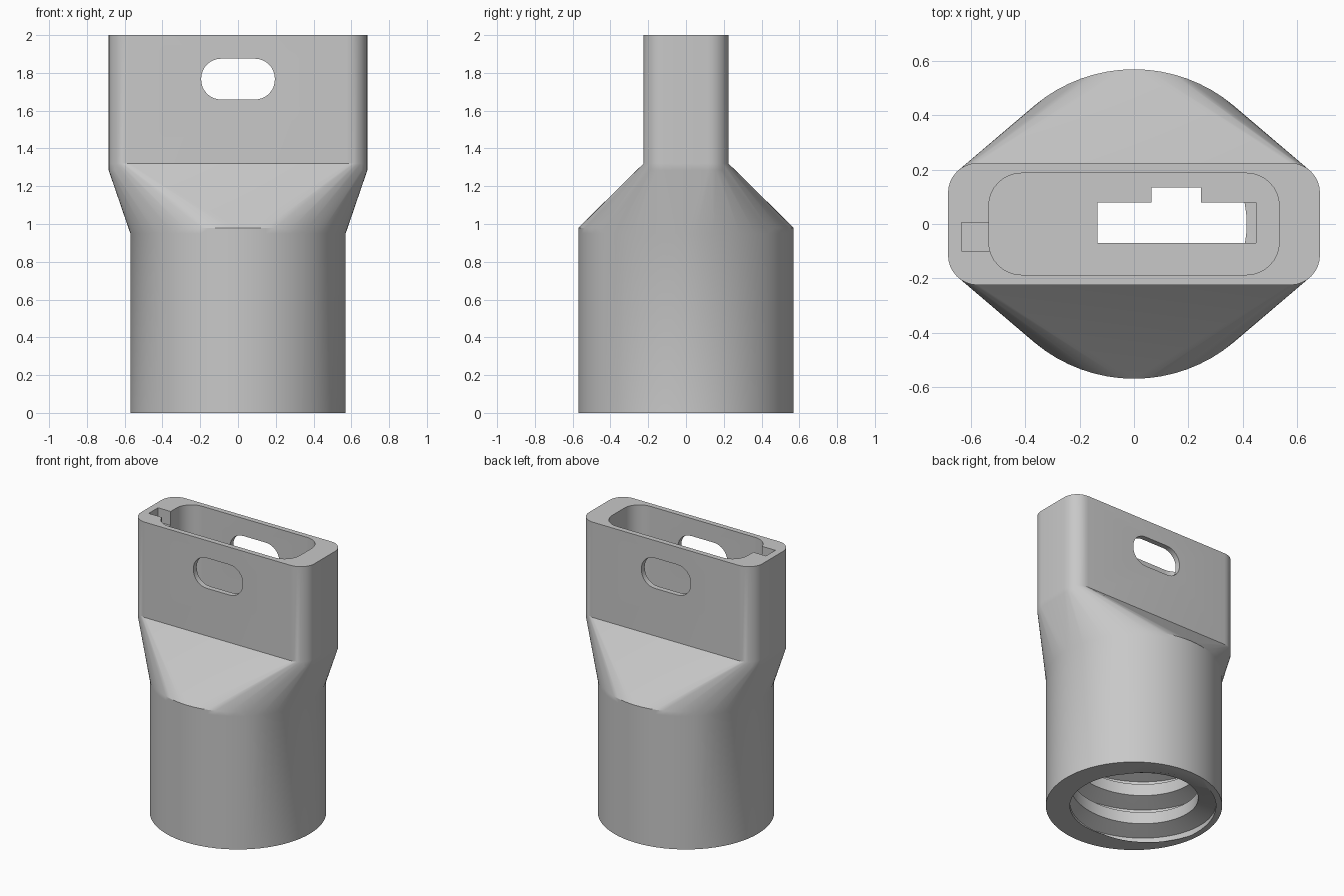
import bpy, bmesh, math

cube = bpy.data.objects.get("Cube")
if cube:
    bpy.data.objects.remove(cube)

grey = bpy.data.materials.new("plain_grey")
grey.use_nodes = True
grey.diffuse_color = (0.58, 0.58, 0.58, 1)
grey.node_tree.nodes["Principled BSDF"].inputs["Base Color"].default_value = (0.58, 0.58, 0.58, 1)


def circle(r, n=72):
    return [(r * math.cos(2 * math.pi * i / n), r * math.sin(2 * math.pi * i / n)) for i in range(n)]


def rounded_rect(hx, hy, r, steps=8):
    pts = []
    for q, (sx, sy) in enumerate([(1, 1), (-1, 1), (-1, -1), (1, -1)]):
        for s in range(steps + 1):
            a = (q + s / steps) * math.pi / 2
            pts.append((sx * (hx - r) + r * math.cos(a), sy * (hy - r) + r * math.sin(a)))
    return pts


def finish(bm, name):
    bmesh.ops.recalc_face_normals(bm, faces=bm.faces)
    mesh = bpy.data.meshes.new(name)
    bm.to_mesh(mesh)
    bm.free()
    mesh.materials.append(grey)
    ob = bpy.data.objects.new(name, mesh)
    bpy.context.collection.objects.link(ob)
    return ob


def prism(name, pts, lo, hi, axis="z"):
    bm = bmesh.new()
    place = (lambda u, v, w: (u, v, w)) if axis == "z" else (lambda u, v, w: (u, w, v))
    a = [bm.verts.new(place(u, v, lo)) for u, v in pts]
    b = [bm.verts.new(place(u, v, hi)) for u, v in pts]
    bm.faces.new(a)
    bm.faces.new(b)
    for i in range(len(pts)):
        j = (i + 1) % len(pts)
        bm.faces.new((a[i], a[j], b[j], b[i]))
    return finish(bm, name)


def box_outline(x0, x1, y0, y1):
    return [(x0, y0), (x1, y0), (x1, y1), (x0, y1)]


# Outer body: hull between round slab and rounded slab, extended both ways
def outer_body():
    bm = bmesh.new()
    round_pts, slot_pts = circle(0.57), rounded_rect(0.685, 0.225, 0.11)
    low, high = 0.95, 1.32
    for pts, z in ((round_pts, low), (round_pts, 0.98), (slot_pts, 1.285), (slot_pts, high)):
        for x, y in pts:
            bm.verts.new((x, y, z))
    bmesh.ops.convex_hull(bm, input=bm.verts)
    caps = [f for f in bm.faces if all(v.co.z < low + 0.001 for v in f.verts)
            or all(v.co.z > high - 0.001 for v in f.verts)]
    bmesh.ops.delete(bm, geom=caps, context="FACES")
    bmesh.ops.delete(bm, geom=[v for v in bm.verts if not v.link_faces], context="VERTS")
    rim = [e for e in bm.edges if e.is_boundary]
    grown = bmesh.ops.extrude_edge_only(bm, edges=rim)["geom"]
    for v in grown:
        if isinstance(v, bmesh.types.BMVert):
            v.co.z = 0 if v.co.z < 1.1 else 2
    bmesh.ops.holes_fill(bm, edges=[e for e in bm.edges if e.is_boundary], sides=0)
    return finish(bm, "adapter_body")


# Threaded bore: columns of a trapezoid profile climbing one pitch per turn
def threaded_bore(minor=0.415, major=0.53, pitch=0.21, lo=-0.03, hi=0.95, n=72):
    profile = [(0.0, 0), (0.2, 0), (0.4, 1), (0.6, 1), (0.8, 0)]
    start = math.radians(150)

    def radius(z, a):
        u = (z / pitch - (a - start) / math.tau + 0.5) % 1
        t = min(max((0.3 - abs(u - 0.5)) / 0.2, 0), 1)
        return minor + (major - minor) * t

    bm = bmesh.new()
    columns = []
    for i in range(n + 1):
        a = math.tau * i / n
        col = []
        for k in range(-3, 8):
            for u, _ in profile:
                z = pitch * (k + u - 0.5 + (a - start) / math.tau)
                z = min(max(z, lo), hi)
                r = radius(z, a)
                col.append(bm.verts.new((r * math.cos(a), r * math.sin(a), z)))
        columns.append(col)
    for c, d in zip(columns, columns[1:]):
        for j in range(len(c) - 1):
            bm.faces.new((c[j], d[j], d[j + 1], c[j + 1]))
    bmesh.ops.remove_doubles(bm, verts=bm.verts, dist=0.0005)
    bmesh.ops.holes_fill(bm, edges=[e for e in bm.edges if e.is_boundary], sides=0)
    bmesh.ops.triangulate(bm, faces=bm.faces)
    return finish(bm, "bore_cutter")


body = outer_body()

# Openings: top pocket, side notch, keyed passage, cross window, bore
window = [(x, z + 1.767) for x, z in rounded_rect(0.195, 0.108, 0.105)]
cutters = [
    prism("pocket_cutter", rounded_rect(0.535, 0.187, 0.12), 1.3, 2.1),
    prism("notch_cutter", box_outline(-0.635, -0.4, -0.1, 0.005), 1.9, 2.1),
    prism("passage_cutter", [(-0.135, -0.07), (0.45, -0.07), (0.45, 0.08), (0.247, 0.08),
                             (0.247, 0.135), (0.065, 0.135), (0.065, 0.08), (-0.135, 0.08)], 0.9, 1.35),
    prism("window_cutter", window, -0.4, 0.4, axis="y"),
    threaded_bore(),
]
bpy.ops.object.select_all(action="DESELECT")
bpy.context.view_layer.objects.active = body
body.select_set(True)
for cutter in cutters:
    cutter.hide_render = True
    mod = body.modifiers.new("cut", "BOOLEAN")
    mod.operation, mod.solver, mod.object = "DIFFERENCE", "EXACT", cutter
    bpy.ops.object.modifier_apply(modifier=mod.name)
    bpy.data.objects.remove(cutter)

bpy.ops.object.shade_smooth_by_angle(angle=math.radians(25))
